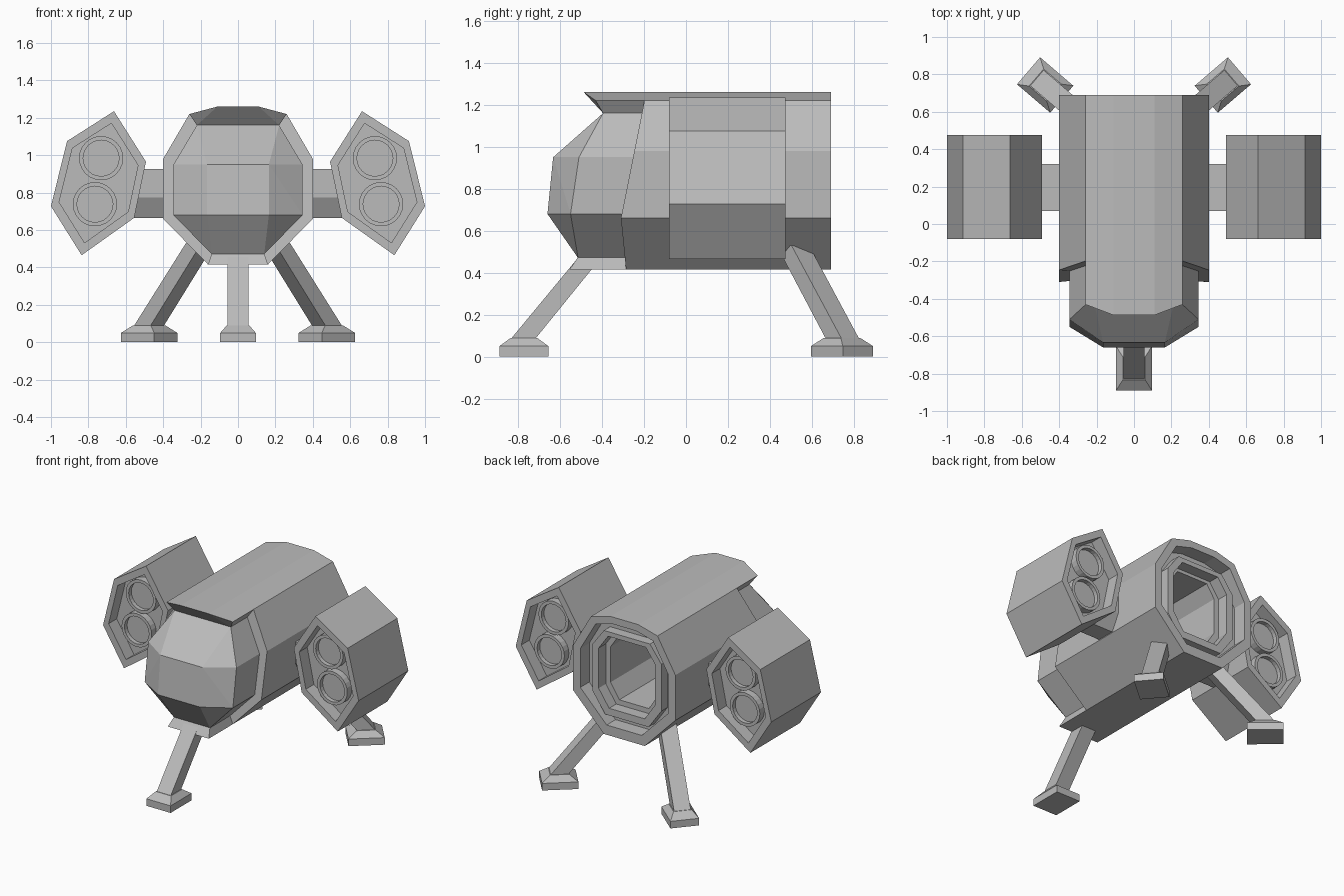
import bpy, bmesh, math
from mathutils import Matrix, Vector

if "Cube" in bpy.data.objects:
    bpy.data.objects.remove(bpy.data.objects["Cube"], do_unlink=True)

grey = bpy.data.materials.new("hull grey")
grey.use_nodes = True
grey.diffuse_color = (0.5, 0.5, 0.5, 1)
grey.node_tree.nodes["Principled BSDF"].inputs["Base Color"].default_value = (0.5, 0.5, 0.5, 1)


def finish(name, bm, matrix=None):
    if matrix:
        bm.transform(matrix)
    bmesh.ops.recalc_face_normals(bm, faces=bm.faces)
    mesh = bpy.data.meshes.new(name)
    bm.to_mesh(mesh)
    bm.free()
    mesh.materials.append(grey)
    obj = bpy.data.objects.new(name, mesh)
    bpy.context.collection.objects.link(obj)
    return obj


def loft(name, loops, matrix=None):
    """Skin a chain of equal-length loops and cap both ends."""
    bm = bmesh.new()
    rings = [[bm.verts.new(p) for p in loop] for loop in loops]
    for a, b in zip(rings, rings[1:]):
        for i in range(len(a)):
            j = (i + 1) % len(a)
            bm.faces.new((a[i], a[j], b[j], b[i]))
    bm.faces.new(rings[0])
    bm.faces.new(rings[-1])
    return finish(name, bm, matrix)


def solid(name, points):
    """Convex faceted block, mirrored across x."""
    bm = bmesh.new()
    for x, y, z in points:
        for s in (1, -1):
            bm.verts.new((s * x, y, z))
    bmesh.ops.convex_hull(bm, input=bm.verts)
    bmesh.ops.dissolve_limit(bm, angle_limit=0.02, verts=bm.verts, edges=bm.edges)
    return finish(name, bm)


def both_sides(half):
    return half + [(-x, z) for x, z in reversed(half)]


def at(section, y):
    return [(x, y, z) for x, z in section]


def scaled(section, f, g=None):
    cx = sum(p[0] for p in section) / len(section)
    cz = sum(p[1] for p in section) / len(section)
    return [(cx + (x - cx) * f, cz + (z - cz) * (g or f)) for x, z in section]


# Fuselage with a recessed rear bulkhead, raised door frame and cabin
shell = both_sides([(0.11, 1.26), (0.26, 1.22), (0.40, 0.98), (0.40, 0.66), (0.16, 0.415)])
door = both_sides([(0.10, 1.13), (0.18, 1.13), (0.27, 1.01), (0.27, 0.68), (0.17, 0.54)])
front = [(x, -0.31 + (0.2 * (z - 0.66) if z > 0.66 else 0.1 * (0.66 - z)), z) for x, z in shell]
rim = scaled(shell, 0.86)
opening = scaled(door, 0.82, 0.86)
cabin = scaled(door, 0.68, 0.76)
loft("fuselage", [front, at(shell, 0.69), at(rim, 0.69), at(rim, 0.59),
                  at(door, 0.59), at(door, 0.66), at(opening, 0.66), at(opening, 0.58),
                  at(cabin, 0.58), at(cabin, 0.0)])

# Faceted cockpit nose
nose_side = [(0.22, 1.16), (0.345, 0.95), (0.345, 0.68), (0.14, 0.47)]
solid("cockpit", at(nose_side, -0.1) + [
    (0.22, -0.395, 1.16), (0.345, -0.51, 0.95), (0.345, -0.55, 0.68), (0.14, -0.514, 0.47),
    (0.165, -0.633, 0.95), (0.165, -0.66, 0.68)])

# Roof visor and belly lip
solid("roof_visor", [(0.11, -0.487, 1.26), (0.26, -0.43, 1.22), (0.22, -0.395, 1.16)]
      + at([(0.11, 1.26), (0.26, 1.22), (0.22, 1.16)], -0.18))
solid("belly_lip", [(0.16, -0.555, 0.415), (0.14, -0.514, 0.475)]
      + at([(0.16, 0.415), (0.14, 0.475)], -0.27))


# Engine pods, their tubes and the connecting arms
def circle(cx, cz, r, y, n=24):
    return [(cx + r * math.cos(math.tau * i / n), y, cz + r * math.sin(math.tau * i / n))
            for i in range(n)]


Y0, Y1, DEPTH = -0.08, 0.475, 0.09
pod = [(0.663, 1.235), (0.914, 1.075), (1.0, 0.727), (0.836, 0.465), (0.555, 0.665), (0.492, 0.965)]
pod_rim = scaled(pod, 0.83)
arm = [(0.07, 0.925), (0.32, 0.925), (0.32, 0.775), (0.26, 0.665), (0.13, 0.665), (0.07, 0.775)]

for side, s in (("left", 1), ("right", -1)):
    flip = Matrix.Scale(s, 4, (1, 0, 0))
    loft(side + "_engine_pod", [
        at(pod_rim, Y0 + DEPTH), at(pod_rim, Y0), at(pod, Y0),
        at(pod, Y1), at(pod_rim, Y1), at(pod_rim, Y1 - DEPTH)], flip)
    for label, cx, cz in (("upper", 0.732, 0.984), ("lower", 0.765, 0.738)):
        a, b = Y0 + 0.04, Y1 - 0.04
        loft(f"{side}_{label}_engine_tube", [
            circle(cx, cz, 0.096, a + 0.03), circle(cx, cz, 0.096, a), circle(cx, cz, 0.118, a),
            circle(cx, cz, 0.118, b), circle(cx, cz, 0.096, b), circle(cx, cz, 0.096, b - 0.03)], flip)
    loft(side + "_pod_arm", [[(x, y, z) for y, z in arm] for x in (0.36, 0.6)], flip)


# Landing legs: local +y points outward
def rect(w, d, z, y=0):
    return [(w, y - d, z), (w, y + d, z), (-w, y + d, z), (-w, y - d, z)]


def landing_leg(name, x, y, outward, top):
    turn = Vector((0, 1)).angle_signed(Vector(outward))
    m = Matrix.Translation((x, y, 0)) @ Matrix.Rotation(-turn, 4, "Z")
    loft(name + "_foot", [rect(0.095, 0.117, 0), rect(0.095, 0.117, 0.05),
                          rect(0.06, 0.062, 0.09)], m)
    loft(name + "_leg", [rect(0.055, 0.058, 0.08, 0.008),
                         rect(0.055, 0.055, top, -0.82 * (top - 0.09))], m)


landing_leg("front", 0, -0.772, (0, -1), 0.46)
landing_leg("rear_left", 0.475, 0.743, (0.76, 0.65), 0.53)
landing_leg("rear_right", -0.475, 0.743, (-0.76, 0.65), 0.53)
